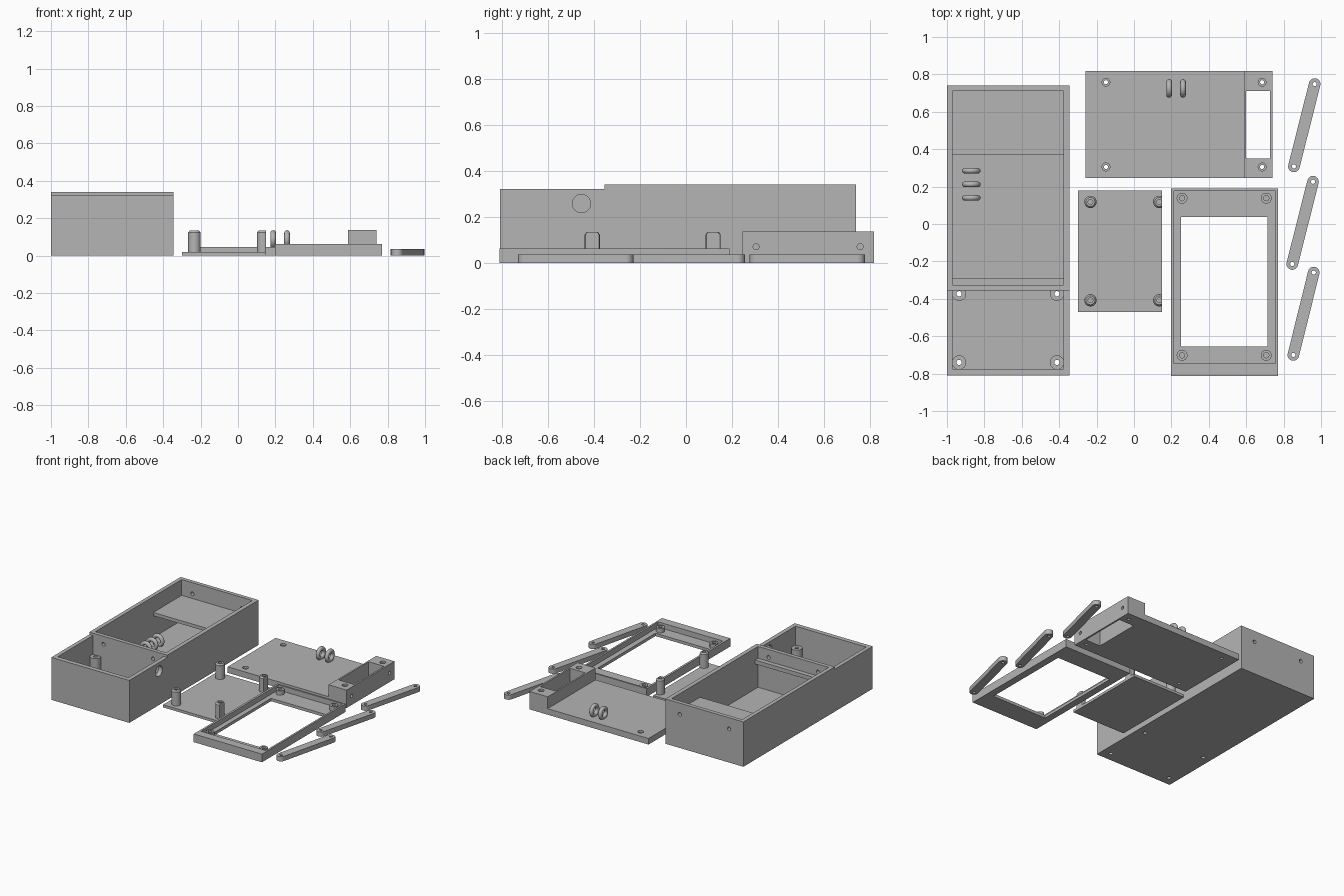
import bpy, bmesh, math
from mathutils import Matrix, Vector

if "Cube" in bpy.data.objects:
    bpy.data.objects.remove(bpy.data.objects["Cube"])

grey = bpy.data.materials.new("plain_grey")
grey.diffuse_color = (0.46, 0.46, 0.46, 1)
grey.use_nodes = True
grey.node_tree.nodes["Principled BSDF"].inputs["Base Color"].default_value = grey.diffuse_color


def make(name, bm):
    bmesh.ops.recalc_face_normals(bm, faces=bm.faces)
    me = bpy.data.meshes.new(name)
    bm.to_mesh(me)
    bm.free()
    ob = bpy.data.objects.new(name, me)
    bpy.context.collection.objects.link(ob)
    me.materials.append(grey)
    return ob


def box(name, x0, x1, y0, y1, z0, z1):
    bm = bmesh.new()
    m = Matrix.Translation(((x0 + x1) / 2, (y0 + y1) / 2, (z0 + z1) / 2))
    bmesh.ops.create_cube(bm, size=1, matrix=m @ Matrix.Diagonal((x1 - x0, y1 - y0, z1 - z0, 1)))
    return make(name, bm)


def cyl(name, center, r, depth, axis="Z", r2=None, seg=24):
    bm = bmesh.new()
    d = {"X": Vector((1, 0, 0)), "Y": Vector((0, 1, 0)), "Z": Vector((0, 0, 1))}[axis]
    m = Matrix.Translation(center) @ d.to_track_quat("Z", "Y").to_matrix().to_4x4()
    bmesh.ops.create_cone(bm, cap_ends=True, segments=seg, radius1=r,
                          radius2=r if r2 is None else r2, depth=depth, matrix=m)
    return make(name, bm)


def stadium(name, a, b, r, depth, matrix=Matrix()):
    """Rounded bar from a to b in the local xy plane, extruded upward."""
    bm = bmesh.new()
    a, b = Vector(a), Vector(b)
    ang = math.atan2(b.y - a.y, b.x - a.x)
    pts = []
    for c, start in ((b, ang - math.pi / 2), (a, ang + math.pi / 2)):
        for i in range(13):
            t = start + math.pi * i / 12
            pts.append((c.x + r * math.cos(t), c.y + r * math.sin(t), 0))
    f = bm.faces.new([bm.verts.new(p) for p in pts])
    res = bmesh.ops.extrude_face_region(bm, geom=[f])
    vs = [v for v in res["geom"] if isinstance(v, bmesh.types.BMVert)]
    bmesh.ops.translate(bm, verts=vs, vec=(0, 0, depth))
    bm.transform(matrix)
    return make(name, bm)


def combine(ob, tools, op):
    for t in tools:
        mod = ob.modifiers.new("b", "BOOLEAN")
        mod.operation, mod.solver, mod.object = op, "EXACT", t
        bpy.context.view_layer.objects.active = ob
        bpy.ops.object.modifier_apply(modifier=mod.name)
        bpy.data.objects.remove(t, do_unlink=True)


def cut(ob, *tools):
    combine(ob, tools, "DIFFERENCE")


def add(ob, *tools):
    combine(ob, tools, "UNION")


def loop(name, center, along):
    """Strap loop: an upright ring lying along x or y."""
    bm = bmesh.new()
    R, r, n, k = 0.035, 0.015, 28, 12
    rings = []
    for i in range(n):
        u = 2 * math.pi * i / n
        ring = []
        for j in range(k):
            v = 2 * math.pi * j / k
            p, q, s = (R + r * math.cos(v)) * math.cos(u), (R + r * math.cos(v)) * math.sin(u), r * math.sin(v)
            co = (p, s, q) if along == "X" else (s, p, q)
            ring.append(bm.verts.new(Vector(center) + Vector(co)))
        rings.append(ring)
    for i in range(n):
        for j in range(k):
            a, b = rings[i], rings[(i + 1) % n]
            bm.faces.new((a[j], b[j], b[(j + 1) % k], a[(j + 1) % k]))
    return make(name, bm)


# Enclosure: two joined open compartments, rear one slightly taller
case = box("enclosure", -1, -0.345, -0.81, 0.74, 0, 0.34)
cut(case,
    box("c", -1.1, -0.2, -0.9, -0.355, 0.322, 0.5),
    box("c", -0.97, -0.377, -0.775, -0.355, 0.03, 0.5),
    box("c", -0.97, -0.377, -0.325, 0.71, 0.03, 0.5))
# Corner standoffs with screw holes through the floor
posts = [(x, y) for x in (-0.935, -0.412) for y in (-0.74, -0.373)]
add(case, *[cyl("p", (x, y, 0.1), 0.038, 0.16) for x, y in posts])
cut(case, *[cyl("c", (x, y, 0.1), 0.014, 0.4) for x, y in posts])
# Screw holes in the back wall and divider
for x in (-0.88, -0.465):
    cut(case, cyl("c", (x, 0.73, 0.255), 0.014, 0.1, "Y"),
        cyl("c", (x, -0.34, 0.28), 0.014, 0.1, "Y"))
# Connector openings in the right wall
side = Matrix(((0, 0, 1, -0.40), (1, 0, 0, 0), (0, 1, 0, 0), (0, 0, 0, 1)))
cut(case, cyl("c", (-0.36, -0.455, 0.258), 0.04, 0.1, "X"),
    stadium("c", (-0.593, 0.224), (-0.541, 0.224), 0.026, 0.1, side))
# Lid supports inside the rear compartment
box("rear_shelf", -0.975, -0.372, 0.37, 0.715, 0.195, 0.22)
box("divider_ledge", -0.975, -0.372, -0.33, -0.29, 0.22, 0.25)
for i, y in enumerate((0.14, 0.212, 0.285)):
    loop(f"case_loop_{i}", (-0.87, y, 0.068), "X")

# Lid with a raised, windowed end block
lid = box("lid", -0.258, 0.74, 0.245, 0.818, 0, 0.046)
add(lid, box("b", 0.588, 0.74, 0.245, 0.818, 0, 0.136))
cut(lid, box("c", 0.6, 0.727, 0.35, 0.71, -0.1, 0.3))
for y in (0.305, 0.758):
    for x, top in ((-0.15, 0.046), (0.685, 0.136)):
        cut(lid, cyl("c", (x, y, 0.1), 0.011, 0.4),
            cyl("c", (x, y, top), 0.021, 0.03))
    cut(lid, cyl("c", (0.74, y, 0.07), 0.013, 0.08, "X"))
for i, x in enumerate((0.188, 0.262)):
    loop(f"lid_loop_{i}", (x, 0.725, 0.086), "Y")

# Mounting plate with four tall posts, right pair trimmed at the edge
plate = box("mounting_plate", -0.3, 0.15, -0.47, 0.18, 0, 0.02)
for x in (-0.233, 0.135):
    for y in (-0.408, 0.118):
        add(plate, cyl("p", (x, y, 0.067), 0.033, 0.114),
            cyl("p", (x, y, 0.129), 0.033, 0.012, r2=0.024))
        cut(plate, cyl("c", (x, y, 0.1), 0.013, 0.15))
cut(plate, box("c", 0.15, 0.3, -0.6, 0.3, -0.1, 0.3))

# Display frame: shallow tray with a large window
frame = box("display_frame", 0.197, 0.77, -0.812, 0.19, 0, 0.062)
cut(frame, box("c", 0.213, 0.756, -0.747, 0.177, 0.022, 0.2),
    box("c", 0.25, 0.715, -0.655, 0.038, -0.1, 0.2))
for x in (0.257, 0.707):
    for y in (-0.702, 0.138):
        add(frame, cyl("p", (x, y, 0.035), 0.029, 0.04))
        cut(frame, cyl("c", (x, y, 0.05), 0.014, 0.06))

# Three flat clamp bars with end holes
for i, (a, b) in enumerate((((0.855, 0.308), (0.966, 0.748)),
                            ((0.846, -0.214), (0.957, 0.226)),
                            ((0.852, -0.7), (0.961, -0.26)))):
    bar = stadium(f"clamp_bar_{i}", a, b, 0.031, 0.036)
    cut(bar, *[cyl("c", (p[0], p[1], 0.02), 0.011, 0.2) for p in (a, b)])

# Smooth curved walls, keep edges sharp
for ob in bpy.context.scene.objects:
    bpy.ops.object.select_all(action="DESELECT")
    ob.select_set(True)
    bpy.context.view_layer.objects.active = ob
    bpy.ops.object.shade_smooth_by_angle(angle=math.radians(32))
